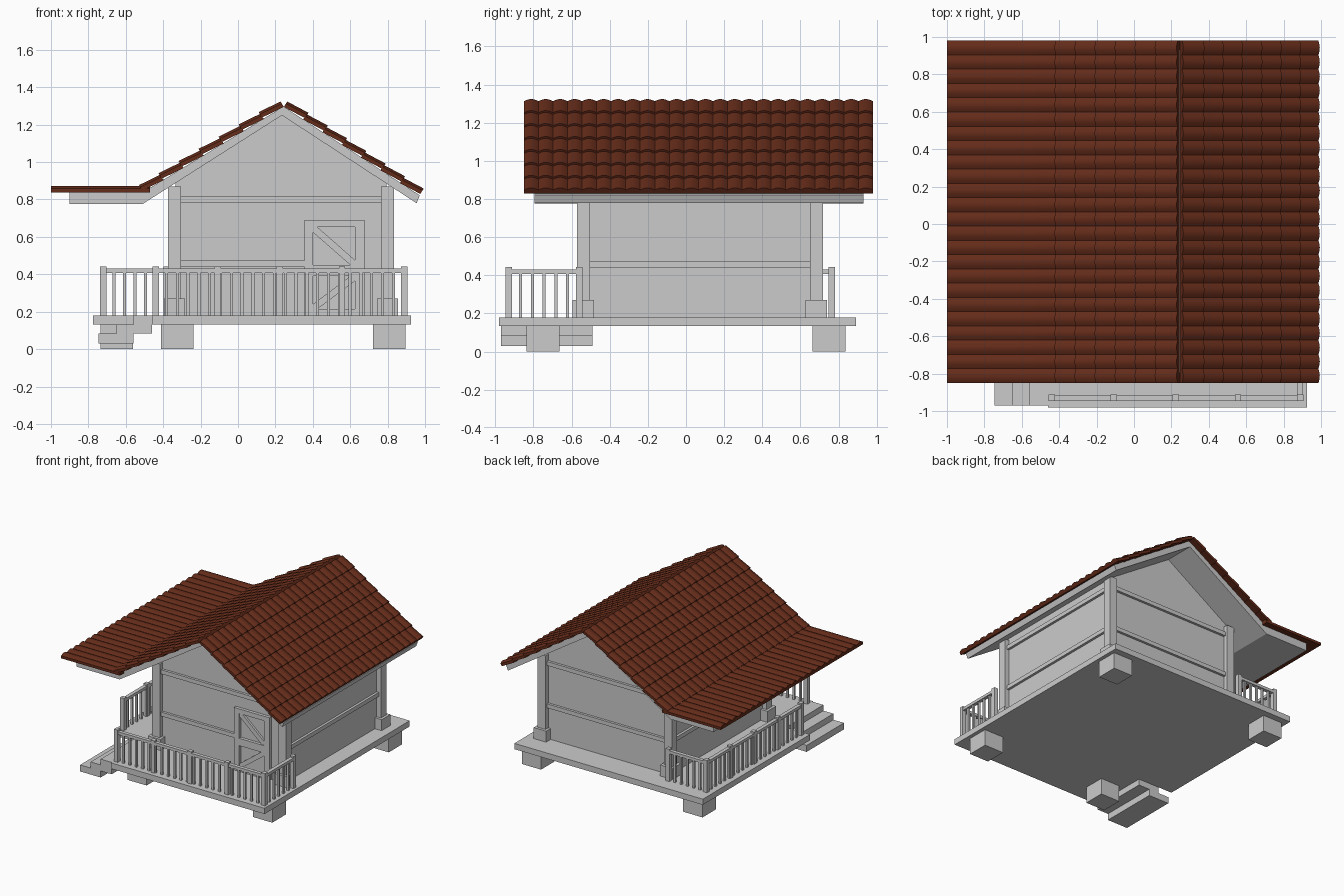
import bpy, bmesh, math
from mathutils import Vector

if "Cube" in bpy.data.objects:
    bpy.data.objects.remove(bpy.data.objects["Cube"])


def finish(name, bm):
    bmesh.ops.recalc_face_normals(bm, faces=bm.faces)
    me = bpy.data.meshes.new(name)
    bm.to_mesh(me)
    bm.free()
    ob = bpy.data.objects.new(name, me)
    bpy.context.collection.objects.link(ob)
    return ob


def add_box(bm, x0, x1, y0, y1, z0, z1):
    vs = bmesh.ops.create_cube(bm, size=1)["verts"]
    for v in vs:
        v.co = Vector(((x0 + x1) / 2 + v.co.x * (x1 - x0),
                       (y0 + y1) / 2 + v.co.y * (y1 - y0),
                       (z0 + z1) / 2 + v.co.z * (z1 - z0)))


def boxes(name, items):
    bm = bmesh.new()
    for b in items:
        add_box(bm, *b)
    return finish(name, bm)


def prism(name, pts, a, b, axis="y"):
    """Extrude an outline: xz points along y, or xy points along z."""
    bm = bmesh.new()
    put = (lambda p, t: (p[0], t, p[1])) if axis == "y" else (lambda p, t: (p[0], p[1], t))
    face = bm.faces.new([bm.verts.new(put(p, a)) for p in pts])
    new = bmesh.ops.extrude_face_region(bm, geom=[face])["geom"]
    shift = (0, b - a, 0) if axis == "y" else (0, 0, b - a)
    bmesh.ops.translate(bm, vec=shift, verts=[g for g in new if isinstance(g, bmesh.types.BMVert)])
    return finish(name, bm)


DECK = 0.18

# Platform with a notched corner, footings and steps
prism("platform", [(-0.775, 0.89), (0.925, 0.89), (0.925, -0.98), (-0.46, -0.98),
                   (-0.46, -0.49), (-0.775, -0.49)], 0.133, DECK, "z")
boxes("footings", [(x - 0.087, x + 0.087, y - 0.087, y + 0.087, 0, 0.134)
                   for x, y in ((-0.325, -0.75), (0.808, -0.75), (-0.648, 0.75), (0.808, 0.75))])
boxes("steps", [(-0.745, -0.56, -0.97, -0.49, 0.03, 0.083),
                (-0.65, -0.46, -0.97, -0.49, 0.083, 0.133),
                (-0.56, -0.46, -0.97, -0.49, 0.133, DECK)])

# House body with gables
X0, X1, Y0, Y1 = -0.335, 0.795, -0.535, 0.68
prism("walls", [(X0, DECK), (X1, DECK), (X1, 0.9), (0.235, 1.26), (X0, 0.9)], Y0, Y1)

# Corner posts and their bases
corners = [(x, y) for x in (-0.34, 0.8) for y in (-0.538, 0.683)]
boxes("corner_posts", [(x - 0.035, x + 0.035, y - 0.034, y + 0.034, DECK, 0.87) for x, y in corners])
boxes("post_bases", [(x - 0.056, x + 0.056, y - 0.056, y + 0.056, DECK, 0.27) for x, y in corners])

# Wall beams around the house
beams = []
for z in (0.44, 0.785):
    beams += [(-0.34, 0.36 if z < 0.5 else 0.8, Y0 - 0.02, Y0 + 0.01, z, z + 0.033),
              (-0.34, 0.8, Y1 - 0.01, Y1 + 0.02, z, z + 0.033),
              (X0 - 0.02, X0 + 0.01, -0.53, 0.68, z, z + 0.033),
              (X1 - 0.01, X1 + 0.02, -0.53, 0.68, z, z + 0.033)]
boxes("wall_beams", beams)

# Door frame, rails and diagonal braces
fy = (Y0 - 0.025, Y0 + 0.01)
boxes("door_frame", [(0.355, 0.402, *fy, DECK, 0.69), (0.625, 0.675, *fy, DECK, 0.69),
                     (0.40, 0.63, *fy, 0.652, 0.69), (0.40, 0.63, *fy, 0.39, 0.45),
                     (0.40, 0.63, *fy, DECK, 0.215)])
prism("door_brace_upper", [(0.40, 0.652), (0.425, 0.652), (0.627, 0.475), (0.627, 0.45),
                           (0.60, 0.45), (0.40, 0.625)], Y0 - 0.018, Y0 + 0.01)
prism("door_brace_lower", [(0.40, 0.215), (0.425, 0.215), (0.627, 0.365), (0.627, 0.39),
                           (0.60, 0.39), (0.40, 0.24)], Y0 - 0.018, Y0 + 0.01)


# Railings: posts at given stops, balusters and a top rail between them
def railing(name, a, b, sections, gap=0.057):
    a, b = Vector(a), Vector(b)
    r, p, s = 0.015, 0.017, 0.008
    items = [(min(a.x, b.x) - r, max(a.x, b.x) + r, min(a.y, b.y) - r, max(a.y, b.y) + r, 0.407, 0.43)]
    for i in range(sections + 1):
        c = a.lerp(b, i / sections)
        items.append((c.x - p, c.x + p, c.y - p, c.y + p, DECK, 0.443))
    n = round((b - a).length / gap)
    for i in range(1, n):
        c = a.lerp(b, i / n)
        items.append((c.x - s, c.x + s, c.y - s, c.y + s, DECK, 0.41))
    boxes(name, items)


railing("front_railing", (-0.44, -0.928), (0.888, -0.928), 4)
railing("right_railing", (0.888, -0.928), (0.888, -0.56), 1)
railing("left_railing", (-0.72, 0.765), (-0.72, -0.45), 4)
railing("back_railing", (-0.72, 0.765), (-0.38, 0.765), 1)

# Roof deck following the slopes and the flat porch canopy
prism("roof_deck", [(-0.90, 0.838), (-0.51, 0.838), (0.243, 1.297), (0.972, 0.822), (0.955, 0.78),
                    (0.235, 1.25), (-0.51, 0.776), (-0.90, 0.776)], -0.795, 0.93)

# Curved roof tiles
tile_mat = bpy.data.materials.new("roof_tile")
tile_mat.diffuse_color = (0.13, 0.025, 0.01, 1)
tile_mat.use_nodes = True
tile_mat.node_tree.nodes["Principled BSDF"].inputs["Base Color"].default_value = tile_mat.diffuse_color
COLS, SEG, RY0, RY1 = 24, 6, -0.85, 0.98


def tiles(name, top, end, rows, lift=0.012, thick=0.021, amp=0.013):
    """Overlapping rows of scalloped tiles from the top to the end point (xz)."""
    top, end = Vector((top[0], 0, top[1])), Vector((end[0], 0, end[1]))
    d = (end - top) / rows
    nrm = Vector((-d.z, 0, d.x)).normalized()
    if nrm.z < 0:
        nrm.negate()
    bm = bmesh.new()
    count = COLS * SEG
    for r in range(rows):
        stations = ((top + d * r, 0), (top + d * (r + 1.03 if r < rows - 1 else r + 1), lift))
        rings = []
        for k in range(count + 1):
            y = RY0 + (RY1 - RY0) * k / count
            bump = amp * math.sin(math.pi * (k % SEG) / SEG)
            (p, h), (q, g) = stations
            rings.append([bm.verts.new(o + nrm * e + Vector((0, y, 0))) for o, e in
                          ((p, h), (q, g), (q, g + thick + bump), (p, h + thick + bump))])
        for u, v in zip(rings, rings[1:]):
            for j in range(4):
                bm.faces.new((u[j], u[(j + 1) % 4], v[(j + 1) % 4], v[j]))
        bm.faces.new(rings[0])
        bm.faces.new(rings[-1])
    ob = finish(name, bm)
    ob.data.materials.append(tile_mat)
    bpy.context.view_layer.objects.active = ob
    ob.select_set(True)
    bpy.ops.object.shade_smooth_by_angle(angle=math.radians(25))
    ob.select_set(False)


tiles("roof_tiles_right", (0.245, 1.295), (0.968, 0.82), 7)
tiles("roof_tiles_left", (0.245, 1.295), (-0.505, 0.838), 7)
tiles("canopy_tiles", (-0.47, 0.838), (-1.0, 0.838), 1, lift=0)
